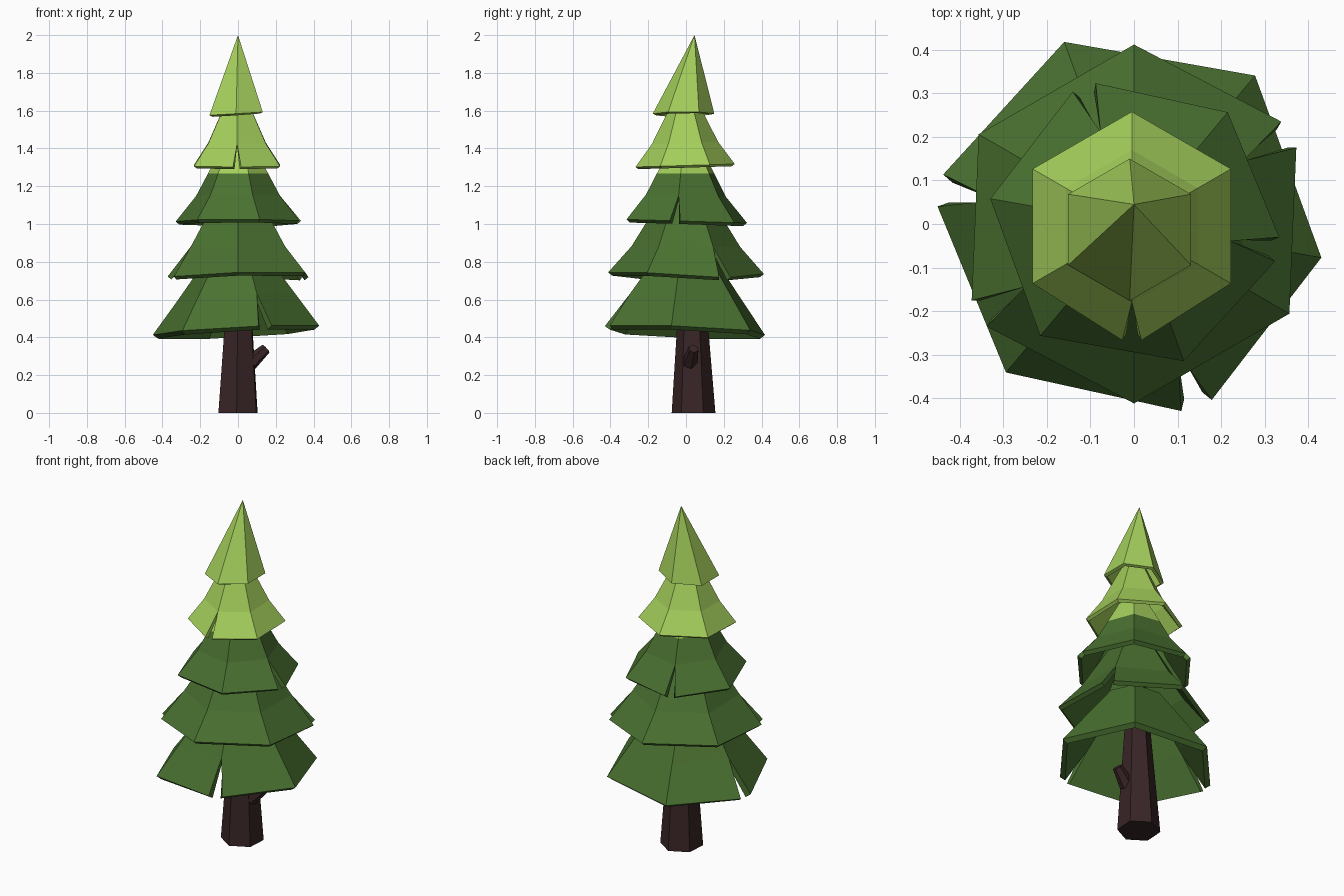
import bpy, bmesh, math
from mathutils import Vector

if "Cube" in bpy.data.objects:
    bpy.data.objects.remove(bpy.data.objects["Cube"])


def material(name, rgb):
    m = bpy.data.materials.new(name)
    m.diffuse_color = (*rgb, 1)
    m.use_nodes = True
    m.node_tree.nodes["Principled BSDF"].inputs["Base Color"].default_value = m.diffuse_color
    return m


DARK = material("dark_green", (0.068, 0.165, 0.030))
LIGHT = material("light_green", (0.370, 0.620, 0.105))
BARK = material("bark_brown", (0.040, 0.018, 0.019))
COLOUR_HEIGHT = 1.268  # needles above this height are light green


def finish(name, bm, mats):
    bmesh.ops.recalc_face_normals(bm, faces=bm.faces)
    mesh = bpy.data.meshes.new(name)
    bm.to_mesh(mesh)
    bm.free()
    for m in mats:
        mesh.materials.append(m)
    ob = bpy.data.objects.new(name, mesh)
    bpy.context.collection.objects.link(ob)
    return ob


def skirt(name, start, rim, mid, top, slits=(), tilt=(0, 0), centre=(0, 0),
          droop=0.0, apex=None, thick=0.026):
    """Six-sided flared shell; slits lists the rim corners that are split open."""
    bm = bmesh.new()

    def point(deg, ring, drop=0.0):
        a = math.radians(deg)
        x, y = centre[0] + ring[0] * math.cos(a), centre[1] + ring[0] * math.sin(a)
        return bm.verts.new((x, y, ring[1] + tilt[0] * x + tilt[1] * y - drop))

    angles = [start + 60 * i for i in range(6)]
    # each rim corner is a pair: (clockwise side, anticlockwise side)
    rims = []
    for i, a in enumerate(angles):
        if i in slits:
            s = 4.8
            rims.append((point(a - s, rim, droop), point(a + s, rim, droop)))
        else:
            v = point(a, rim)
            rims.append((v, v))
    if apex:
        tip = bm.verts.new(apex)
        for i in range(6):
            bm.faces.new((rims[i][1], rims[(i + 1) % 6][0], tip))
    else:
        mids = [point(a, mid) for a in angles]
        tops = [point(a, top) for a in angles]
        for i in range(6):
            j = (i + 1) % 6
            bm.faces.new((rims[i][1], rims[j][0], mids[j], mids[i]))
            bm.faces.new((mids[i], mids[j], tops[j], tops[i]))
        bm.faces.new(tops)
    # colour by height, cut along a level line
    bmesh.ops.bisect_plane(bm, geom=bm.verts[:] + bm.edges[:] + bm.faces[:],
                           plane_co=(0, 0, COLOUR_HEIGHT), plane_no=(0, 0, 1))
    for f in bm.faces:
        f.material_index = int(f.calc_center_median().z > COLOUR_HEIGHT)
    ob = finish(name, bm, (DARK, LIGHT))
    mod = ob.modifiers.new("thickness", "SOLIDIFY")
    mod.thickness = thick
    mod.offset = -1
    return ob


# Foliage tiers, bottom to top (ring = radius, height)
skirt("bottom_branches", -10, (0.445, 0.437), (0.315, 0.615), (0.15, 0.84),
      slits=(3, 5), tilt=(0.05, -0.04), centre=(-0.008, 0.0), thick=0.034)
skirt("lower_branches", 30, (0.412, 0.74), (0.288, 0.88), (0.14, 1.12),
      slits=(0, 3), tilt=(0.0, -0.01), droop=0.02)
skirt("middle_branches", -10, (0.335, 1.015), (0.225, 1.15), (0.09, 1.40),
      slits=(0, 2), tilt=(0.0, -0.03))
skirt("upper_branches", 30, (0.263, 1.31), (0.175, 1.43), (0.07, 1.64),
      slits=(4,), tilt=(0.0, 0.03), centre=(-0.005, -0.005), thick=0.02)
skirt("tree_top", 30, (0.163, 1.585), None, None, tilt=(0.06, 0),
      centre=(-0.01, -0.013), apex=(0, 0.045, 2.0), thick=0.02)


def tapered(name, a, b, r1, r2, sides, turn=0.0):
    """Tapered prism from point a to point b."""
    a, b = Vector(a), Vector(b)
    bm = bmesh.new()
    bmesh.ops.create_cone(bm, cap_ends=True, segments=sides, radius1=r1,
                          radius2=r2, depth=(b - a).length)
    q = (b - a).to_track_quat('Z', 'Y').to_matrix().to_4x4()
    for v in bm.verts:
        c, s = math.cos(turn), math.sin(turn)
        v.co = Vector((c * v.co.x - s * v.co.y, s * v.co.x + c * v.co.y, v.co.z))
        v.co = q @ v.co + (a + b) / 2
    return finish(name, bm, (BARK,))


# Trunk and broken branch stub; trunk set flat on the ground
trunk = tapered("trunk", (0, 0.04, 0), (0.005, 0.03, 0.9), 0.116, 0.05, 6, math.pi / 6)
for v in trunk.data.vertices:
    if v.co.z < 0.1:
        v.co.z = 0
tapered("branch_stub", (0.065, 0.02, 0.265), (0.148, 0.04, 0.34), 0.042, 0.028, 6)
